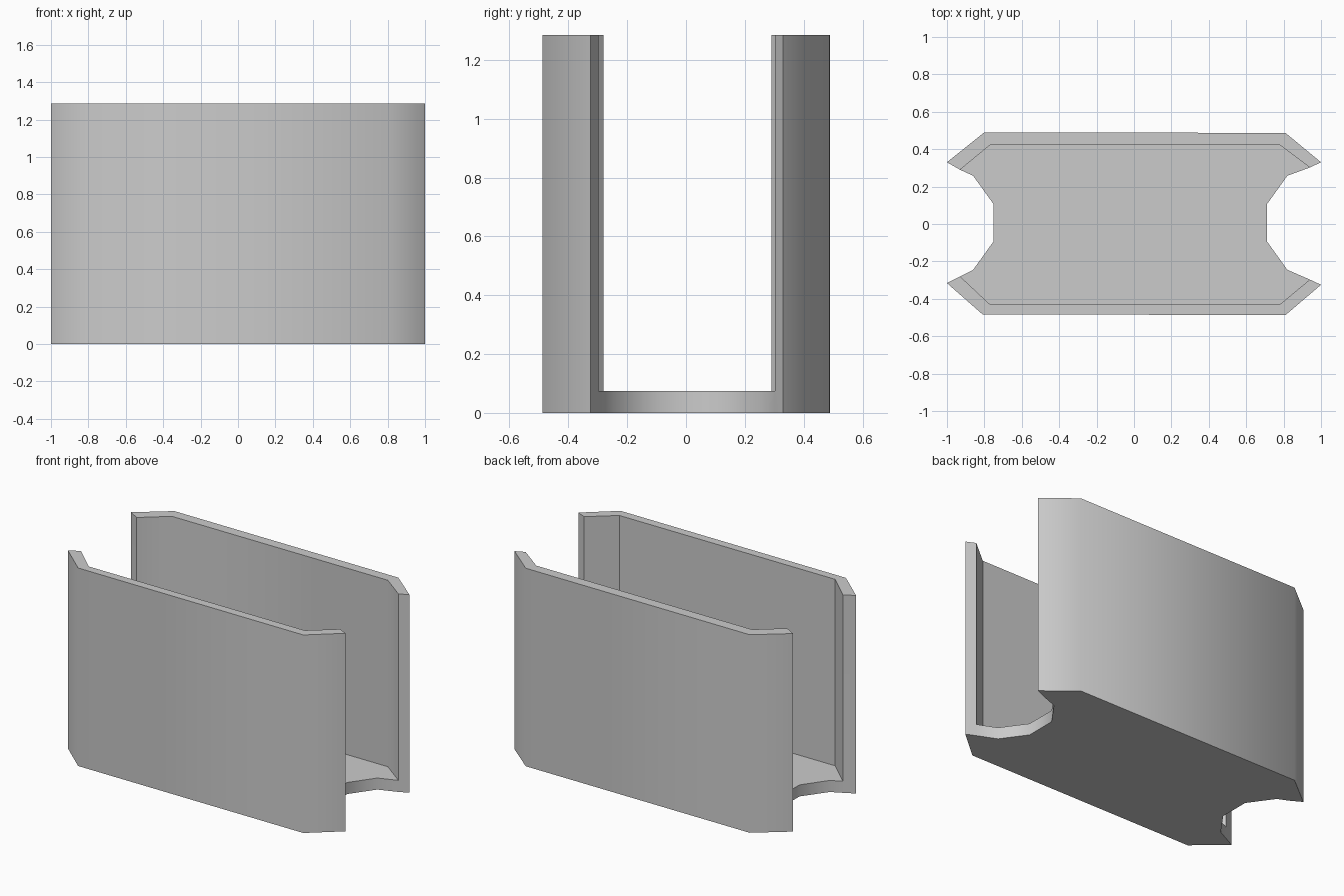
import bpy, bmesh, math

if "Cube" in bpy.data.objects:
    bpy.data.objects.remove(bpy.data.objects["Cube"])

H, FLOOR = 1.285, 0.075

# Plan of each wall: four outer points left to right, then four inner points right to left
back = [(-1, .33), (-.80, .49), (.81, .487), (1, .33),
        (.94, .302), (.78, .422), (-.77, .422), (-.93, .29)]
front = [(-1, -.316), (-.81, -.483), (.81, -.487), (1, -.325),
         (.94, -.297), (.78, -.43), (-.77, -.43), (-.93, -.28)]
# Notches in the floor ends, from back to front
right_notch = [(.82, .258), (.71, .105), (.71, -.092), (.82, -.245)]
left_notch = [(-.86, .258), (-.75, .105), (-.75, -.092), (-.86, -.245)]

bm = bmesh.new()
cache = {}


def v(p, z):
    key = (p[0], p[1], z)
    if key not in cache:
        cache[key] = bm.verts.new(key)
    return cache[key]


def flat(points, z):
    return bm.faces.new([v(p, z) for p in points])


def strip(points, z0, z1):
    for a, b in zip(points, points[1:]):
        bm.faces.new([v(a, z0), v(b, z0), v(b, z1), v(a, z1)])


# Base underside with notched ends, and its low rim
outline = (back[:5] + right_notch + front[4:2:-1] + front[2::-1]
           + front[7:] + left_notch[::-1] + back[7:])
flat(outline, 0)
strip(outline + outline[:1], 0, FLOOR)

# Floor surface between the walls
flat(back[7:3:-1] + right_notch + front[4:] + left_notch[::-1], FLOOR)

# Two upright walls with angled ends
for wall in (back, front):
    strip(wall + wall[:1], FLOOR, H)
    flat([wall[i] for i in (0, 1, 6, 7)], H)
    flat([wall[i] for i in (1, 2, 5, 6)], H)
    flat([wall[i] for i in (2, 3, 4, 5)], H)

# Clean normals, smooth gentle corners, keep hard edges
bmesh.ops.recalc_face_normals(bm, faces=bm.faces)
for f in bm.faces:
    f.smooth = True
inner_front = {(p[0], p[1]) for p in front[5:7]}
for e in bm.edges:
    e.smooth = e.calc_face_angle(0) < math.radians(45)
for x, y in inner_front:
    edge = bm.edges.get([v((x, y), FLOOR), v((x, y), H)])
    if edge:
        edge.smooth = False

mesh = bpy.data.meshes.new("channel_holder")
bm.to_mesh(mesh)
bm.free()
bpy.context.collection.objects.link(bpy.data.objects.new("channel_holder", mesh))
